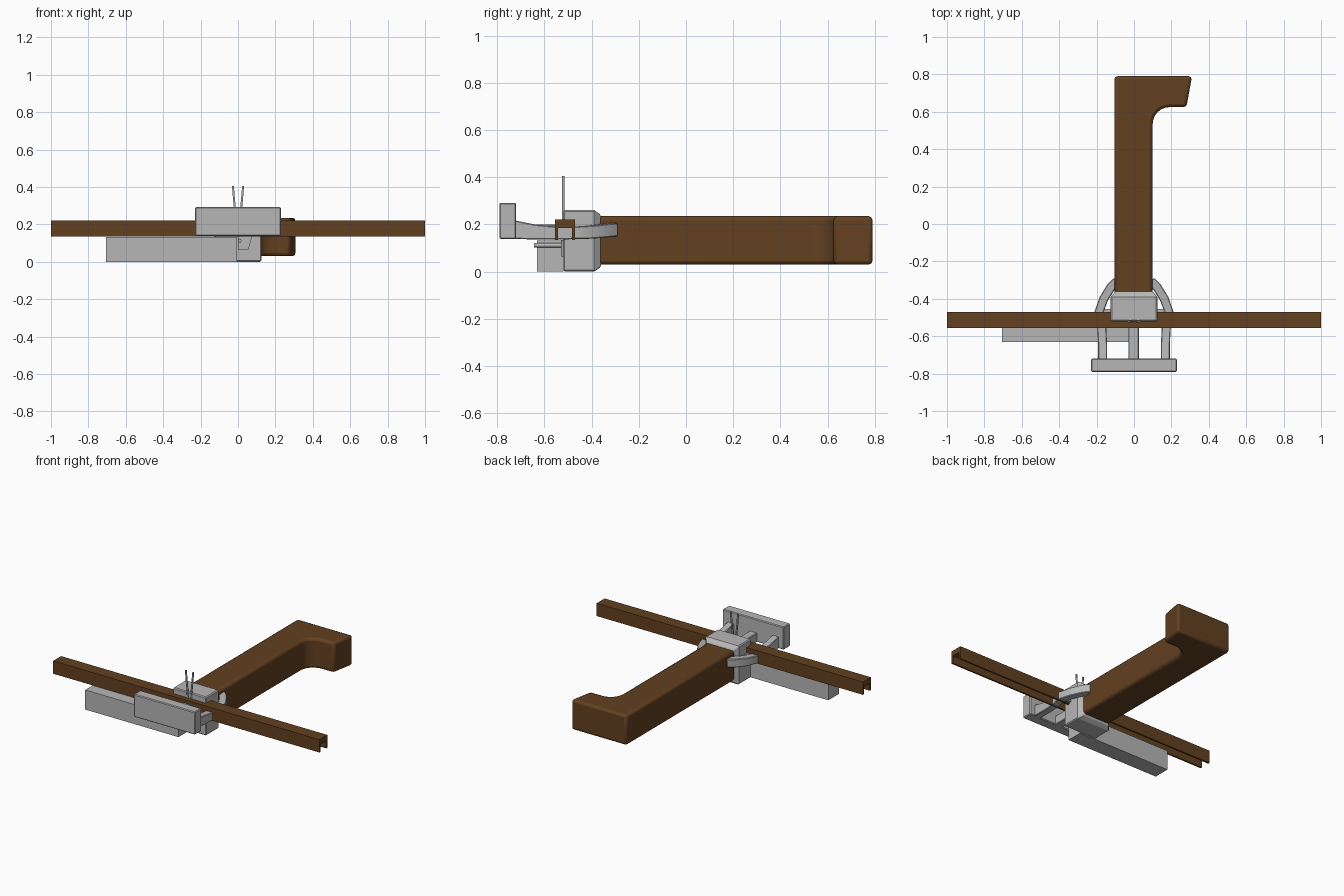
import bpy, bmesh, math
from mathutils import Vector

if "Cube" in bpy.data.objects:
    bpy.data.objects.remove(bpy.data.objects["Cube"], do_unlink=True)


def material(name, rgb):
    m = bpy.data.materials.new(name)
    m.use_nodes = True
    m.diffuse_color = (*rgb, 1)
    m.node_tree.nodes["Principled BSDF"].inputs["Base Color"].default_value = (*rgb, 1)
    return m


WOOD = material("brown wood", (0.125, 0.052, 0.015))
METAL = material("grey metal", (0.47, 0.47, 0.47))


def finish(name, bm, mat, bevel=0, segments=1):
    bmesh.ops.recalc_face_normals(bm, faces=bm.faces)
    me = bpy.data.meshes.new(name)
    bm.to_mesh(me)
    bm.free()
    ob = bpy.data.objects.new(name, me)
    bpy.context.collection.objects.link(ob)
    me.materials.append(mat)
    if bevel:
        mod = ob.modifiers.new("bevel", "BEVEL")
        mod.width, mod.segments = bevel, segments
        mod.limit_method = "ANGLE"
        mod.angle_limit = math.radians(40)
    return ob


def box(name, low, high, mat, bevel=0):
    bm = bmesh.new()
    bmesh.ops.create_cube(bm, size=1)
    for v in bm.verts:
        v.co = Vector([(a + b) / 2 + c * (b - a) for a, b, c in zip(low, high, v.co)])
    return finish(name, bm, mat, bevel)


def extrude(name, points, direction, mat, bevel=0, segments=1):
    bm = bmesh.new()
    face = bm.faces.new([bm.verts.new(p) for p in points])
    new = bmesh.ops.extrude_face_region(bm, geom=[face])["geom"]
    bmesh.ops.translate(bm, vec=direction,
                        verts=[v for v in new if isinstance(v, bmesh.types.BMVert)])
    return finish(name, bm, mat, bevel, segments)


def smooth(ob):
    bpy.ops.object.select_all(action="DESELECT")
    ob.select_set(True)
    bpy.context.view_layer.objects.active = ob
    bpy.ops.object.shade_smooth_by_angle(angle=math.radians(35))


# Hooked handle, with a rounded inner corner
outline = [(-0.105, -0.4), (0.1, -0.4)]
for i in range(7):
    a = math.radians(180 - 15 * i)
    outline.append((0.19 + 0.09 * math.cos(a), 0.535 + 0.09 * math.sin(a)))
outline += [(0.28, 0.625), (0.31, 0.79), (-0.105, 0.79)]
smooth(extrude("handle", [(x, y, 0.03) for x, y in outline], (0, 0, 0.205), WOOD, 0.016, 2))

# Cross bar, a channel open underneath
channel = [(-0.555, 0.135), (-0.555, 0.222), (-0.47, 0.222), (-0.47, 0.135),
           (-0.482, 0.135), (-0.482, 0.185), (-0.543, 0.185), (-0.543, 0.135)]
extrude("cross_bar", [(-1, y, z) for y, z in channel], (2, 0, 0), WOOD)

# Collar joining handle and bar, narrowing towards the handle
bm = bmesh.new()
rings = []
for y, w, low, high in [(-0.52, 0.125, 0, 0.262), (-0.39, 0.125, 0, 0.262),
                        (-0.36, 0.1, 0.02, 0.24)]:
    rings.append([bm.verts.new(p) for p in
                  [(-w, y, low), (w, y, low), (w, y, high), (-w, y, high)]])
bm.faces.new(rings[0])
bm.faces.new(rings[-1])
for a, b in zip(rings, rings[1:]):
    for i in range(4):
        j = (i + 1) % 4
        bm.faces.new([a[i], a[j], b[j], b[i]])
finish("collar", bm, METAL, 0.006)

# Side box, front plate and middle arm
box("side_box", (-0.705, -0.632, 0), (-0.005, -0.52, 0.133), METAL)
box("front_plate", (-0.23, -0.79, 0.138), (0.23, -0.72, 0.292), METAL, 0.005)
box("middle_arm", (-0.03, -0.73, 0.138), (0.026, -0.5, 0.2), METAL, 0.004)

# Curved side arms: x, y, bottom and top at each station
stations = [(0.168, -0.73, 0.138, 0.218), (0.168, -0.64, 0.137, 0.2),
            (0.172, -0.56, 0.136, 0.192), (0.187, -0.47, 0.138, 0.191),
            (0.162, -0.4, 0.14, 0.196), (0.125, -0.34, 0.146, 0.203),
            (0.09, -0.305, 0.15, 0.207)]


def side_arm(name, side):
    bm = bmesh.new()
    rings = []
    for i, (x, y, low, high) in enumerate(stations):
        a, b = stations[max(i - 1, 0)], stations[min(i + 1, len(stations) - 1)]
        across = Vector((b[1] - a[1], a[0] - b[0])).normalized() * 0.024
        rings.append([bm.verts.new((side * (x + s * across.x), y + s * across.y, z))
                      for s, z in [(-1, low), (1, low), (1, high), (-1, high)]])
    bm.faces.new(rings[0])
    bm.faces.new(rings[-1])
    for a, b in zip(rings, rings[1:]):
        for i in range(4):
            j = (i + 1) % 4
            bm.faces.new([a[i], a[j], b[j], b[i]])
    smooth(finish(name, bm, METAL, 0.004))


def rod(name, points, radius):
    cu = bpy.data.curves.new(name, "CURVE")
    cu.dimensions = "3D"
    cu.bevel_depth, cu.bevel_resolution, cu.use_fill_caps = radius, 1, True
    sp = cu.splines.new("POLY")
    sp.points.add(len(points) - 1)
    for p, co in zip(sp.points, points):
        p.co = (*co, 1)
    cu.materials.append(METAL)
    bpy.context.collection.objects.link(bpy.data.objects.new(name, cu))


# Mirrored arms, struts and sighting prongs
for label, s in [("left", 1), ("right", -1)]:
    side_arm(label + "_side_arm", s)
    box(label + "_strut", (min(s * 0.11, s * 0.18), -0.475, 0.145),
        (max(s * 0.11, s * 0.18), -0.455, 0.185), METAL)
    rod(label + "_prong", [(s * 0.012, -0.52, 0.22), (s * 0.016, -0.52, 0.28),
                           (s * 0.022, -0.52, 0.34), (s * 0.027, -0.52, 0.405)], 0.006)

# Small pin and catch under the bar
rod("pin", [(0.01, -0.645, 0.112), (0.01, -0.51, 0.112)], 0.01)
extrude("catch", [(0.0, -0.53, 0.065), (0.055, -0.53, 0.065), (0.075, -0.53, 0.135),
                  (0.0, -0.53, 0.135)], (0, 0.012, 0), METAL)
